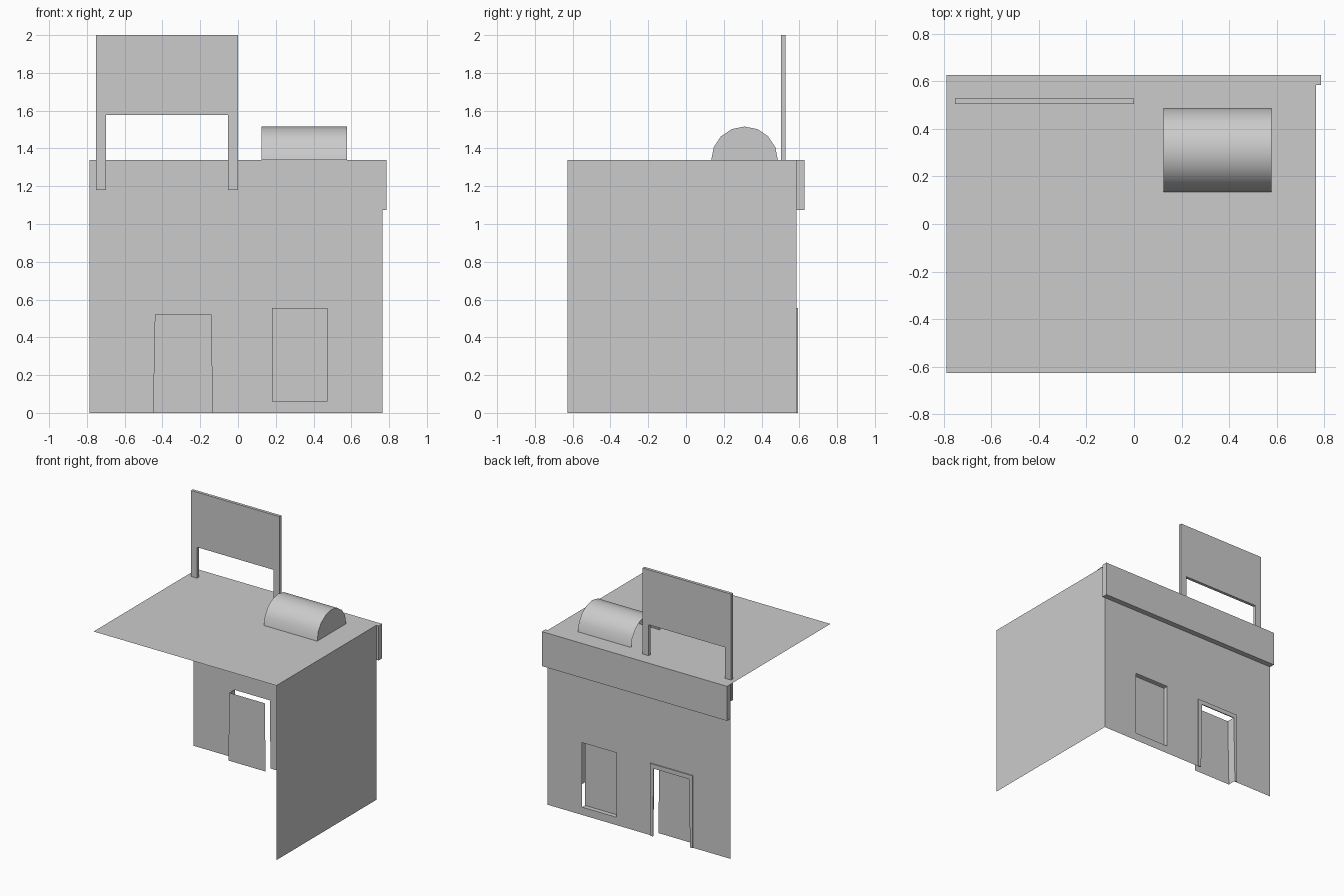
import bpy, bmesh, math
from mathutils import Vector

if "Cube" in bpy.data.objects:
    bpy.data.objects.remove(bpy.data.objects["Cube"])

LEFT, RIGHT = -0.787, 0.765
FRONT, BACK, FASCIA_BACK = -0.627, 0.585, 0.627
ROOF_Z, BAND_Z = 1.34, 1.075


def make(name, polys):
    """Mesh object from a list of polygons, each a list of points."""
    bm = bmesh.new()
    for poly in polys:
        bm.faces.new([bm.verts.new(p) for p in poly])
    bmesh.ops.remove_doubles(bm, verts=bm.verts, dist=1e-5)
    me = bpy.data.meshes.new(name)
    bm.to_mesh(me)
    bm.free()
    ob = bpy.data.objects.new(name, me)
    bpy.context.collection.objects.link(ob)
    return ob


def upright(pts, y):
    """Polygon in the xz plane, facing +y when pts run clockwise from the front."""
    return [(x, y, z) for x, z in pts]


def rect(x0, x1, z0, z1):
    return [(x0, z0), (x0, z1), (x1, z1), (x1, z0)]


def extrude(name, pts, y0, y1):
    """Solid made by extruding an xz outline from y0 to y1."""
    polys = [upright(pts, y1), upright(pts[::-1], y0)]
    for a, b in zip(pts, pts[1:] + pts[:1]):
        polys.append([(a[0], y0, a[1]), (b[0], y0, b[1]), (b[0], y1, b[1]), (a[0], y1, a[1])])
    ob = make(name, polys)
    bm = bmesh.new()
    bm.from_mesh(ob.data)
    bmesh.ops.recalc_face_normals(bm, faces=bm.faces)
    bm.to_mesh(ob.data)
    bm.free()
    return ob


# Facade with door and window openings
D0, D1, DT = -0.47, -0.11, 0.555
W0, W1, WB, WT = 0.18, 0.473, 0.06, 0.555
panels = [(LEFT, D0, 0, DT), (D1, W0, 0, DT), (W0, W1, 0, WB),
          (W1, RIGHT, 0, DT), (LEFT, RIGHT, DT, BAND_Z)]
make("facade", [upright(rect(*p), BACK) for p in panels])

# Side wall and roof sheets (the remaining sides are open)
make("side_wall", [[(RIGHT, FRONT, 0), (RIGHT, BACK, 0), (RIGHT, BACK, ROOF_Z), (RIGHT, FRONT, ROOF_Z)]])
make("roof", [[(LEFT, FRONT, ROOF_Z), (RIGHT, FRONT, ROOF_Z), (RIGHT, BACK, ROOF_Z), (LEFT, BACK, ROOF_Z)]])

# Fascia band along the top of the facade
extrude("fascia", rect(LEFT, 0.785, BAND_Z, ROOF_Z), BACK, FASCIA_BACK)

# Door frame, recessed door and its jamb
i0b, i0t, i1t, i1b, IT = -0.45, -0.44, -0.14, -0.133, 0.522
DOOR_Y, FRAME_Y = 0.525, 0.593
extrude("door_frame", [(D0, 0), (D0, DT), (D1, DT), (D1, 0), (i1b, 0), (i1t, IT), (i0t, IT), (i0b, 0)],
        BACK, FRAME_Y)
make("door", [upright([(i0b, 0), (i0t, IT), (i1t, IT), (i1b, 0)], DOOR_Y)])
make("door_jamb", [[(i0b, DOOR_Y, 0), (i0b, BACK, 0), (i0t, BACK, IT), (i0t, DOOR_Y, IT)]])

# Recessed window with its jamb and sill
WIN_Y = 0.55
make("window", [upright(rect(W0, W1, WB, WT), WIN_Y),
                [(W0, WIN_Y, WB), (W0, BACK, WB), (W0, BACK, WT), (W0, WIN_Y, WT)],
                [(W0, WIN_Y, WB), (W1, WIN_Y, WB), (W1, BACK, WB), (W0, BACK, WB)]])

# Billboard on two legs that pass through the roof
S0, S1, LEG = -0.752, 0.0, 0.052
extrude("billboard", [(S0, 1.18), (S0, 2.0), (S1, 2.0), (S1, 1.18), (S1 - LEG, 1.18),
                      (S1 - LEG, 1.578), (S0 + LEG, 1.578), (S0 + LEG, 1.18)], 0.504, 0.527)

# Half-barrel roof vent with an end cap
VX0, VX1, VY, R = 0.125, 0.578, 0.31, 0.176
arc = [(VY + R * math.cos(math.pi * i / 8), ROOF_Z + R * math.sin(math.pi * i / 8)) for i in range(9)]
polys = [[(VX1, a[0], a[1]), (VX1, b[0], b[1]), (VX0, b[0], b[1]), (VX0, a[0], a[1])]
         for a, b in zip(arc, arc[1:])]
polys.append([(VX1, y, z) for y, z in arc])
vent = make("roof_vent", polys)
bpy.context.view_layer.objects.active = vent
vent.select_set(True)
bpy.ops.object.shade_smooth_by_angle(angle=math.radians(40))
